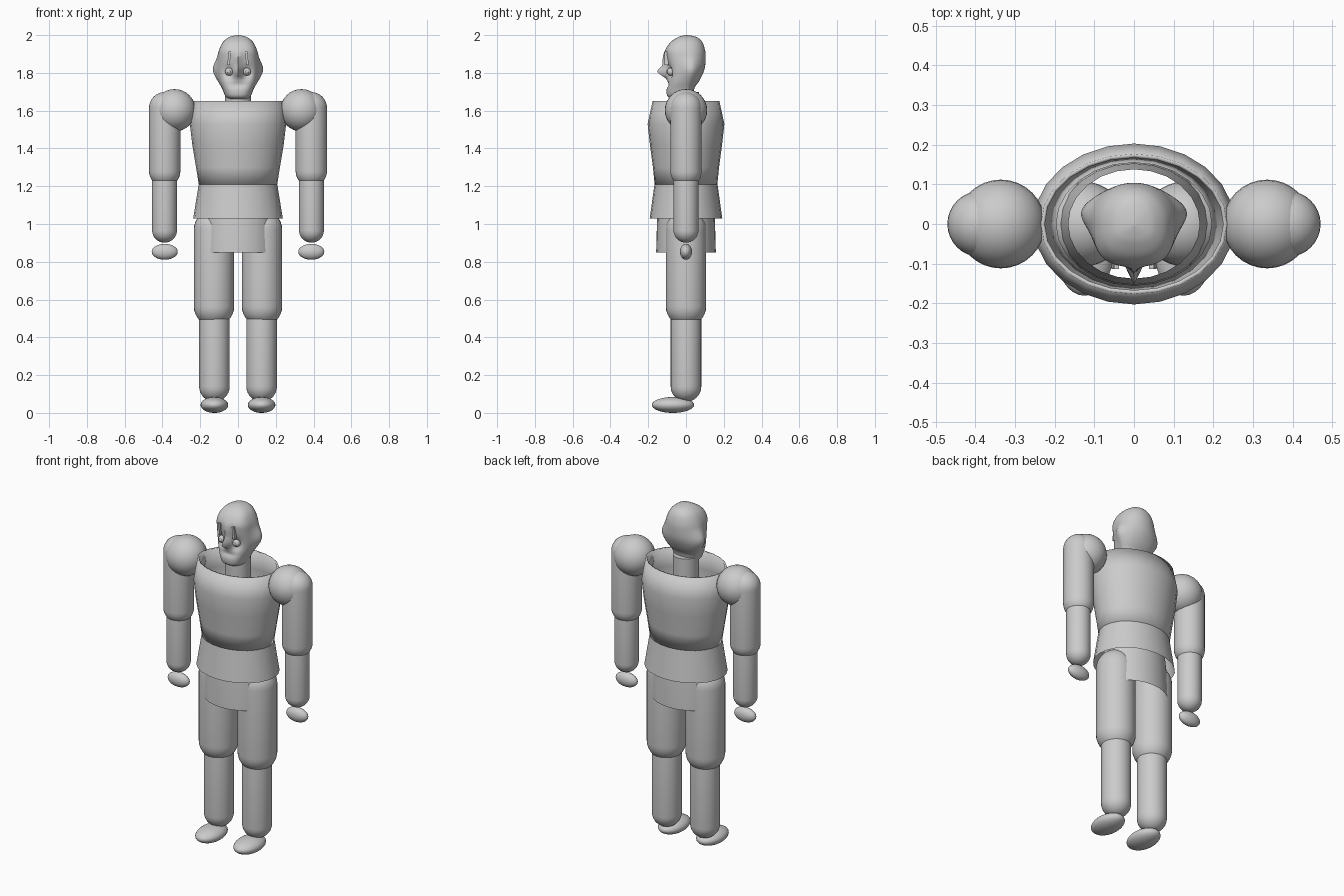
import bpy, bmesh, math
from mathutils import Vector

if "Cube" in bpy.data.objects:
    bpy.data.objects.remove(bpy.data.objects["Cube"])


def finish(name, bm, angle=40):
    """Turn a bmesh into a smooth shaded object."""
    bmesh.ops.recalc_face_normals(bm, faces=bm.faces)
    me = bpy.data.meshes.new(name)
    bm.to_mesh(me)
    bm.free()
    ob = bpy.data.objects.new(name, me)
    bpy.context.collection.objects.link(ob)
    bpy.ops.object.select_all(action='DESELECT')
    bpy.context.view_layer.objects.active = ob
    ob.select_set(True)
    bpy.ops.object.shade_smooth_by_angle(angle=math.radians(angle))
    return ob


def loft(bm, rings, cap=False):
    loops = [[bm.verts.new(p) for p in r] for r in rings]
    n = len(loops[0])
    for a, b in zip(loops, loops[1:]):
        for i in range(n):
            j = (i + 1) % n
            bm.faces.new((a[i], a[j], b[j], b[i]))
    if cap:
        bm.faces.new(loops[0][::-1])
        bm.faces.new(loops[-1])


def tube(name, profile, n=24, cap=False, thick=0):
    """Elliptical tube from (z, rx, ry) rows."""
    bm = bmesh.new()
    ang = [2 * math.pi * i / n for i in range(n)]
    loft(bm, [[(rx * math.cos(a), ry * math.sin(a), z) for a in ang]
              for z, rx, ry in profile], cap)
    ob = finish(name, bm)
    if thick:
        m = ob.modifiers.new("thickness", 'SOLIDIFY')
        m.thickness = thick
        m.offset = -1
    return ob


def ball(name, c, r, rot=0):
    """Ellipsoid with centre c and radii r."""
    bm = bmesh.new()
    bmesh.ops.create_uvsphere(bm, u_segments=32, v_segments=16, radius=1)
    for v in bm.verts:
        v.co = Vector((v.co.x * r[0], v.co.y * r[1], v.co.z * r[2])) + Vector(c)
    return finish(name, bm)


def capsule(name, x, r, z0, z1):
    """Vertical capsule; z0 and z1 are the cap centres."""
    bm = bmesh.new()
    bmesh.ops.create_uvsphere(bm, u_segments=32, v_segments=16, radius=r)
    mid = [e for e in bm.edges if all(abs(v.co.z) < 1e-5 for v in e.verts)]
    bmesh.ops.split_edges(bm, edges=mid)
    low = [f for f in bm.faces if f.calc_center_median().z < 0]
    lowv = {v for f in low for v in f.verts}
    for v in bm.verts:
        v.co += Vector((x, 0, z0 if v in lowv else z1))
    rim = [e for e in bm.edges if e.is_boundary]
    bmesh.ops.bridge_loops(bm, edges=rim)
    return finish(name, bm)


# Torso shell, belt skirt and hips
tube("torso", [(1.20, .206, .165), (1.30, .222, .175), (1.42, .242, .191),
               (1.53, .255, .203), (1.65, .235, .177)], thick=.01)
tube("belt_skirt", [(1.03, .237, .192), (1.21, .208, .167)])
tube("hips", [(.85, .197, .158), (1.03, .189, .153), (1.20, .166, .138)])
tube("neck", [(1.56, .07, .07), (1.70, .07, .07)], cap=True)

# Limbs on both sides
for side, s in (("left", 1), ("right", -1)):
    ball(side + "_shoulder", (s * .336, 0, 1.602), (.112, .112, .112))
    capsule(side + "_upper_arm", s * .388, .083, 1.28, 1.615)
    capsule(side + "_forearm", s * .389, .066, .967, 1.25)
    ball(side + "_hand", (s * .388, 0, .853), (.069, .032, .042))
    capsule(side + "_thigh", s * .127, .107, .565, .97)
    capsule(side + "_shin", s * .125, .081, .14, .52)
    ball(side + "_foot", (s * .125, -.069, .042), (.073, .112, .042))

# Head rows: z, half width, front y, back y
ROWS = [(1.66, .045, -.065, .03), (1.675, .066, -.098, .035), (1.72, .084, -.103, .045),
        (1.76, .098, -.095, .072), (1.82, .104, -.093, .098), (1.88, .104, -.104, .104),
        (1.92, .100, -.106, .101), (1.96, .082, -.084, .088), (1.985, .055, -.05, .065),
        (1.995, .030, -.025, .038), (2.0, .004, -.004, .008)]


def head_row(t):
    """Catmull-Rom interpolation through the head rows."""
    i = min(int(t), len(ROWS) - 2)
    f = t - i
    p = [ROWS[max(0, min(len(ROWS) - 1, i + k))] for k in (-1, 0, 1, 2)]
    return [.5 * (2 * b + (c - a) * f + (2 * a - 5 * b + 4 * c - d) * f * f
                  + (3 * b - a - 3 * c + d) * f ** 3) for a, b, c, d in zip(*p)]


def bump(u, v, su, sv):
    return math.exp(-(u / su) ** 2 - (v / sv) ** 2)


rings = []
for k in range(41):
    z, w, yf, yb = head_row(k * (len(ROWS) - 1) / 40)
    ring = []
    for i in range(64):
        a = 2 * math.pi * i / 64
        ca, sa = math.cos(a), math.sin(a)
        e = .72 if sa < 0 else .95
        x = w * math.copysign(abs(ca) ** e, ca)
        y = (yb if sa > 0 else -yf) * math.copysign(abs(sa) ** e, sa)
        # Ears
        x += math.copysign(.034, ca) * bump(y - .035, z - 1.815, .05, .06) * min(1, abs(ca) * 2)
        if sa < 0:
            # Nose, eye sockets, mouth crease
            y -= .055 * bump(x, z - 1.805, .022, .028) + .022 * bump(x, z - 1.86, .016, .05)
            y += .022 * bump(abs(x) - .047, z - 1.80, .024, .03)
            y += .010 * bump(x, z - 1.735, .05, .012)
        ring.append((x, y, z))
    rings.append(ring)
bm = bmesh.new()
loft(bm, rings, True)
finish("head", bm, 60)

# Eyes, pupils and raised brows
for side, s in (("left", 1), ("right", -1)):
    ball(side + "_eye", (s * .047, -.080, 1.806), (.021, .021, .021))
    ball(side + "_pupil", (s * .047, -.099, 1.806), (.009, .005, .009))
    bm = bmesh.new()
    bmesh.ops.create_cube(bm, size=1)
    for v in bm.verts:
        t = v.co.z
        v.co = Vector((s * (.047 - .006 * t) + v.co.x * .013,
                       -.103 + v.co.y * .02, 1.877 + t * .07))
    finish(side + "_brow", bm)
